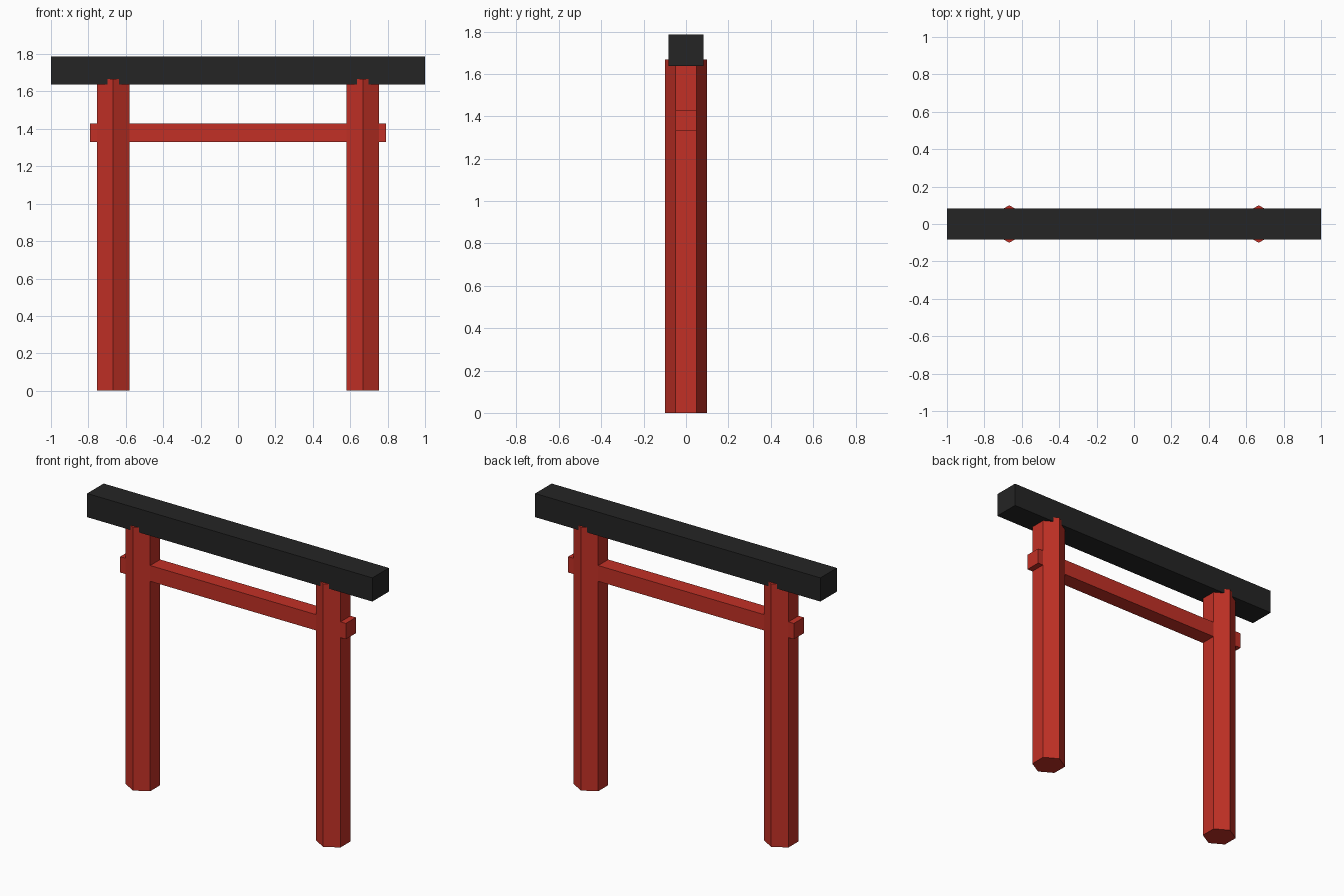
import bpy
import math

cube = bpy.data.objects.get("Cube")
if cube:
    bpy.data.objects.remove(cube, do_unlink=True)


def make_material(name, colour):
    mat = bpy.data.materials.new(name)
    mat.use_nodes = True
    mat.diffuse_color = colour
    mat.node_tree.nodes["Principled BSDF"].inputs["Base Color"].default_value = colour
    return mat


red = make_material("vermilion paint", (0.54, 0.03, 0.019, 1))
black = make_material("black paint", (0.018, 0.018, 0.018, 1))


def finish(name, mat):
    obj = bpy.context.object
    obj.name = name
    obj.data.materials.append(mat)
    return obj


def beam(name, size, z, mat):
    bpy.ops.mesh.primitive_cube_add(size=1, location=(0, 0, z))
    obj = finish(name, mat)
    obj.scale = size
    bpy.ops.object.transform_apply(location=False, rotation=False, scale=True)


# Hexagonal pillars, with a corner edge facing front and back
PILLAR_HEIGHT = 1.667
for side, x in (("left", 0.667), ("right", -0.667)):
    bpy.ops.mesh.primitive_cylinder_add(
        vertices=6, radius=0.1, depth=PILLAR_HEIGHT,
        location=(x, 0, PILLAR_HEIGHT / 2))
    finish(side + "_pillar", red)

# Lower tie beam passing through both pillars
beam("tie_beam", (1.583, 0.1, 0.1), 1.38, red)

# Top lintel, resting over the pillar heads
beam("top_lintel", (2, 0.165, 0.15), 1.712, black)
